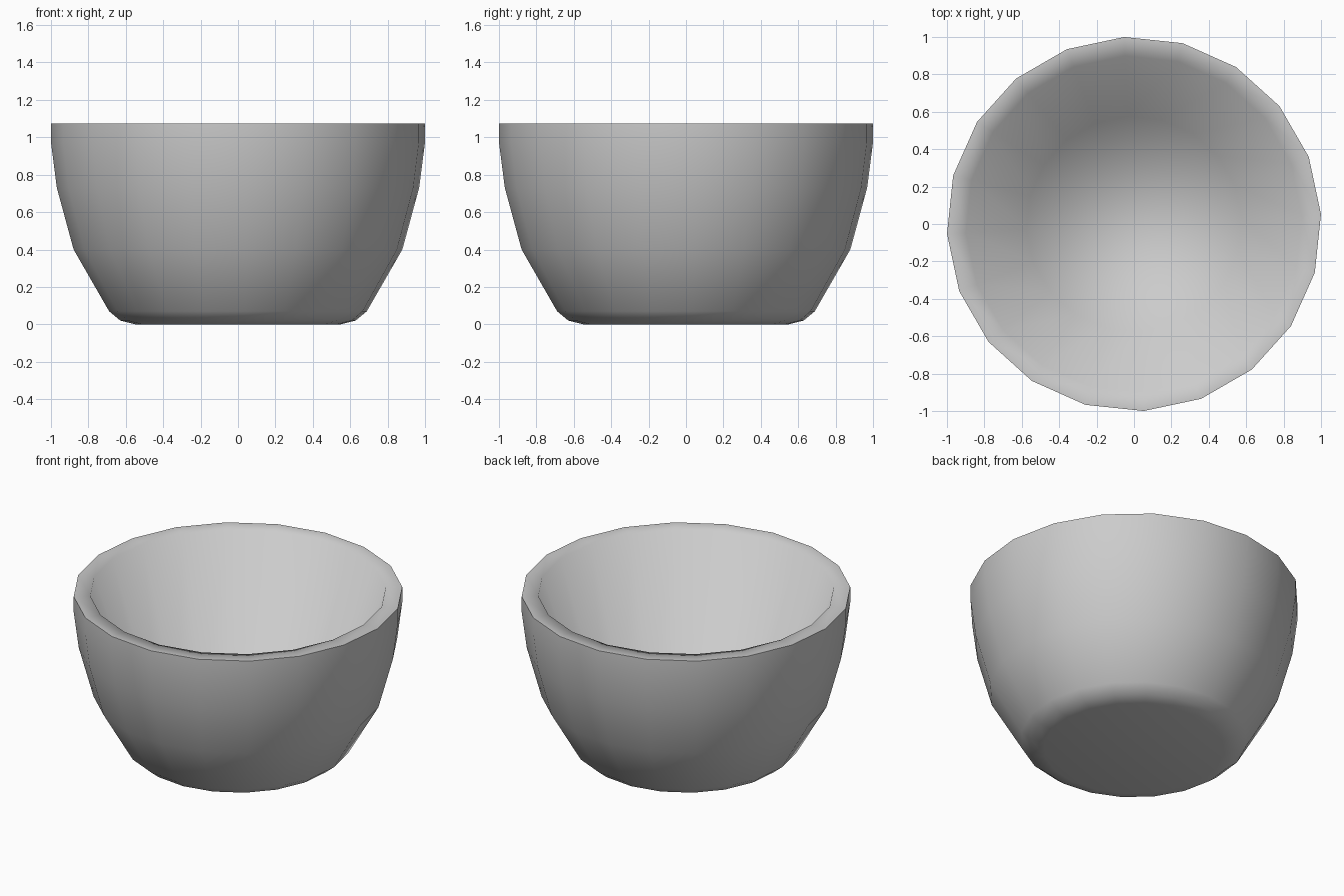
import bpy, bmesh, math

if "Cube" in bpy.data.objects:
    bpy.data.objects.remove(bpy.data.objects["Cube"])

SIDES = 20
TURN = math.radians(3)   # slight twist of the polygon about z

# Profile (radius, height): base, up the outer wall, over the rim, straight down to the inner floor
PROFILE = [
    (0.55, 0.0), (0.63, 0.02), (0.69, 0.07), (0.88, 0.40),
    (0.97, 0.73), (1.001, 0.97), (1.001, 1.075),
    (0.90, 1.075), (0.576, 0.10),
]


def lathe(name, profile, sides, turn):
    bm = bmesh.new()
    rings = []
    for r, z in profile:
        rings.append([bm.verts.new((r * math.cos(turn + math.tau * i / sides),
                                    r * math.sin(turn + math.tau * i / sides), z))
                      for i in range(sides)])
    for a, b in zip(rings, rings[1:]):
        for i in range(sides):
            j = (i + 1) % sides
            bm.faces.new((a[i], a[j], b[j], b[i]))
    bm.faces.new(rings[0][::-1])   # underside
    bm.faces.new(rings[-1])        # inner floor
    bmesh.ops.recalc_face_normals(bm, faces=bm.faces)
    mesh = bpy.data.meshes.new(name)
    bm.to_mesh(mesh)
    bm.free()
    obj = bpy.data.objects.new(name, mesh)
    bpy.context.collection.objects.link(obj)
    return obj


# Bowl body: smooth inside and out, with a crisp rim
bowl = lathe("bowl", PROFILE, SIDES, TURN)
bpy.context.view_layer.objects.active = bowl
bowl.select_set(True)
bpy.ops.object.shade_smooth_by_angle(angle=math.radians(75))
